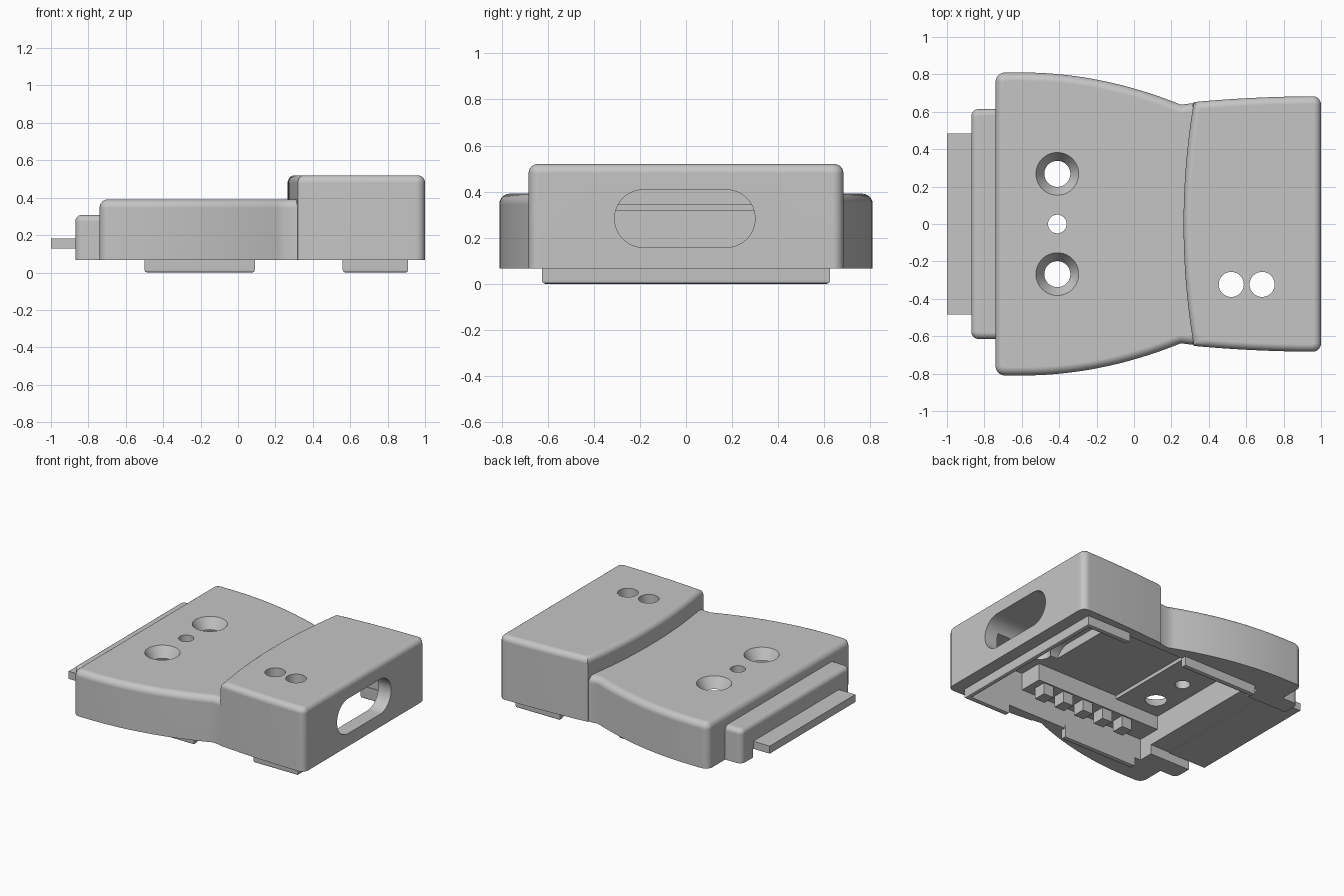
import bpy, bmesh, math
from mathutils import Vector

old = bpy.data.objects.get("Cube")
if old:
    bpy.data.objects.remove(old, do_unlink=True)

grey = bpy.data.materials.new("plain grey")
grey.use_nodes = True
COLOUR = (0.56, 0.56, 0.56, 1)
grey.diffuse_color = COLOUR
grey.node_tree.nodes["Principled BSDF"].inputs["Base Color"].default_value = COLOUR


def make(name, bm):
    bmesh.ops.recalc_face_normals(bm, faces=bm.faces)
    mesh = bpy.data.meshes.new(name)
    bm.to_mesh(mesh)
    bm.free()
    mesh.materials.append(grey)
    ob = bpy.data.objects.new(name, mesh)
    bpy.context.collection.objects.link(ob)
    return ob


def inset(outline, d):
    """Move a clockwise outline inward by d with mitred corners."""
    pts = [Vector(p) for p in outline]
    moved = []
    for i, p in enumerate(pts):
        a = (p - pts[i - 1]).normalized()
        b = (pts[(i + 1) % len(pts)] - p).normalized()
        na, nb = Vector((a.y, -a.x)), Vector((b.y, -b.x))
        moved.append(p + (na + nb) * d / (1 + na.dot(nb)))
    return moved


def prism(name, outline, z0, z1, radius=0):
    """Extruded clockwise outline whose top rim is rounded by stacked inset rings."""
    levels = [(0, z0)]
    if radius:
        for i in range(7):
            a = math.pi / 2 * i / 6
            levels.append((radius * (1 - math.cos(a)), z1 - radius * (1 - math.sin(a))))
    else:
        levels.append((0, z1))
    bm = bmesh.new()
    rings = [[bm.verts.new((p[0], p[1], z)) for p in inset(outline, d)] for d, z in levels]
    for low, high in zip(rings, rings[1:]):
        for i in range(len(low)):
            bm.faces.new((low[i - 1], low[i], high[i], high[i - 1]))
    bm.faces.new(rings[0])
    bm.faces.new(rings[-1])
    return make(name, bm)


def box(name, x0, x1, y0, y1, z0, z1):
    return prism(name, [(x0, y0), (x0, y1), (x1, y1), (x1, y0)], z0, z1)


def cone(name, x, y, z0, z1, r0, r1):
    bm = bmesh.new()
    bmesh.ops.create_cone(bm, cap_ends=True, segments=40, radius1=r0, radius2=r1, depth=z1 - z0)
    bmesh.ops.translate(bm, verts=bm.verts, vec=(x, y, (z0 + z1) / 2))
    return make(name, bm)


def combine(target, other, operation):
    mod = target.modifiers.new("combine", 'BOOLEAN')
    mod.operation = operation
    mod.solver = 'EXACT'
    mod.object = other
    bpy.context.view_layer.objects.active = target
    bpy.ops.object.modifier_apply(modifier=mod.name)
    bpy.data.objects.remove(other, do_unlink=True)


def corner(x, y, r, start):
    """Clockwise quarter arc about (x, y) from the start angle in degrees."""
    angles = [math.radians(start - 15 * i) for i in range(7)]
    return [(x + r * math.cos(a), y + r * math.sin(a)) for a in angles]


def mirrored(half):
    """Close an outline by mirroring its +y half."""
    return half + [(x, -y) for x, y in reversed(half) if y > 0]


# Low flared body, narrowing to a waist
BASE = 0.067
flare = [-0.6 + 0.85 * i / 20 for i in range(21)]
half = corner(-0.69, 0.76, 0.05, 180)
half += [(x, 0.81 - 0.172 * ((x + 0.6) / 0.85) ** 2) for x in flare]
half += [(0.318, 0.646), (0.4, 0.55)]
case = prism("case", mirrored(half), BASE, 0.391, 0.045)

# Taller head with a bowed inner edge
bow = [0.652 * i / 10 for i in range(10)]
sides = [0.32 + 0.62 * i / 10 for i in range(11)]
half = [(0.265 + 0.055 * (y / 0.652) ** 2, y) for y in bow]
half += [(x, 0.683 - 0.031 * ((1 - x) / 0.68) ** 2) for x in sides]
half += corner(0.955, 0.638, 0.045, 90)
combine(case, prism("head", mirrored(half), BASE, 0.52, 0.04), 'UNION')

# Stepped end block
half = corner(-0.83, 0.575, 0.04, 180) + [(-0.65, 0.615)]
combine(case, prism("end_step", mirrored(half), BASE, 0.308, 0.035), 'UNION')

# Hollow underside: main cavity, screw plate, and tongue recess
for x0, x1, w, z in [(-0.2, 0.9, 0.59, 0.342),
                     (-0.55, -0.19, 0.59, 0.317), (-1.1, -0.5, 0.485, 0.135)]:
    combine(case, box("cavity", x0, x1, -w, w, -0.1, z), 'DIFFERENCE')

# Countersunk screw holes and the small hole between them
for y in (-0.268, 0.268):
    combine(case, cone("countersink", -0.41, y, 0.306, 0.392, 0.063, 0.115), 'DIFFERENCE')
    combine(case, cone("screw_hole", -0.41, y, 0.2, 0.45, 0.066, 0.066), 'DIFFERENCE')
combine(case, cone("pin_hole", -0.41, 0, 0.2, 0.5, 0.05, 0.05), 'DIFFERENCE')

# Paired holes in the head
for x in (0.52, 0.685):
    combine(case, cone("head_hole", x, -0.323, 0.2, 0.6, 0.067, 0.067), 'DIFFERENCE')

# Rounded slot running through the end wall and along the head
bm = bmesh.new()
ring = []
for i in range(40):
    a = 2 * math.pi * (i + 0.5) / 40
    shift = 0.18 if math.cos(a) > 0 else -0.18
    ring.append(bm.verts.new((0.4, shift + 0.125 * math.cos(a) - 0.005, 0.283 + 0.125 * math.sin(a))))
face = bm.faces.new(ring)
grown = bmesh.ops.extrude_face_region(bm, geom=[face])["geom"]
bmesh.ops.translate(bm, vec=(0.7, 0, 0), verts=[v for v in grown if isinstance(v, bmesh.types.BMVert)])
combine(case, make("slot", bm), 'DIFFERENCE')

# Flat tongue at the stepped end
tongue = box("tongue", -1, -0.7, -0.483, 0.483, 0.128, 0.182)

# Locating lips under the case, bevelled on the lower rim
lips = [box("end_lip", 0.875, 0.91, -0.625, 0.625, 0, 0.09)]
for s, side in ((1, "left"), (-1, "right")):
    y0, y1 = sorted((s * 0.585, s * 0.625))
    lips.append(box(side + "_head_lip", 0.56, 0.9, y0, y1, 0, 0.09))
    lips.append(box(side + "_body_lip", -0.5, 0.09, y0, y1, 0, 0.09))
for lip in lips:
    bm = bmesh.new()
    bm.from_mesh(lip.data)
    rim = [e for e in bm.edges if all(v.co.z < 0.001 for v in e.verts)]
    bmesh.ops.bevel(bm, geom=rim, offset=0.014, segments=2, profile=0.5, affect='EDGES')
    bm.to_mesh(lip.data)
    bm.free()

# Inner ledge with a row of teeth
ledge = box("inner_ledge", -0.56, 0.45, -0.6, -0.42, 0.22, 0.36)
teeth = [box("ledge_tooth", x, x + 0.08, -0.52, -0.43, 0.14, 0.23)
         for x in [-0.34 + 0.165 * i for i in range(5)]]

for ob in [case, tongue, ledge] + lips + teeth:
    bpy.ops.object.select_all(action='DESELECT')
    ob.select_set(True)
    bpy.context.view_layer.objects.active = ob
    bpy.ops.object.shade_smooth_by_angle(angle=math.radians(30))
    ob.modifiers.new("even_shading", 'WEIGHTED_NORMAL').keep_sharp = True
